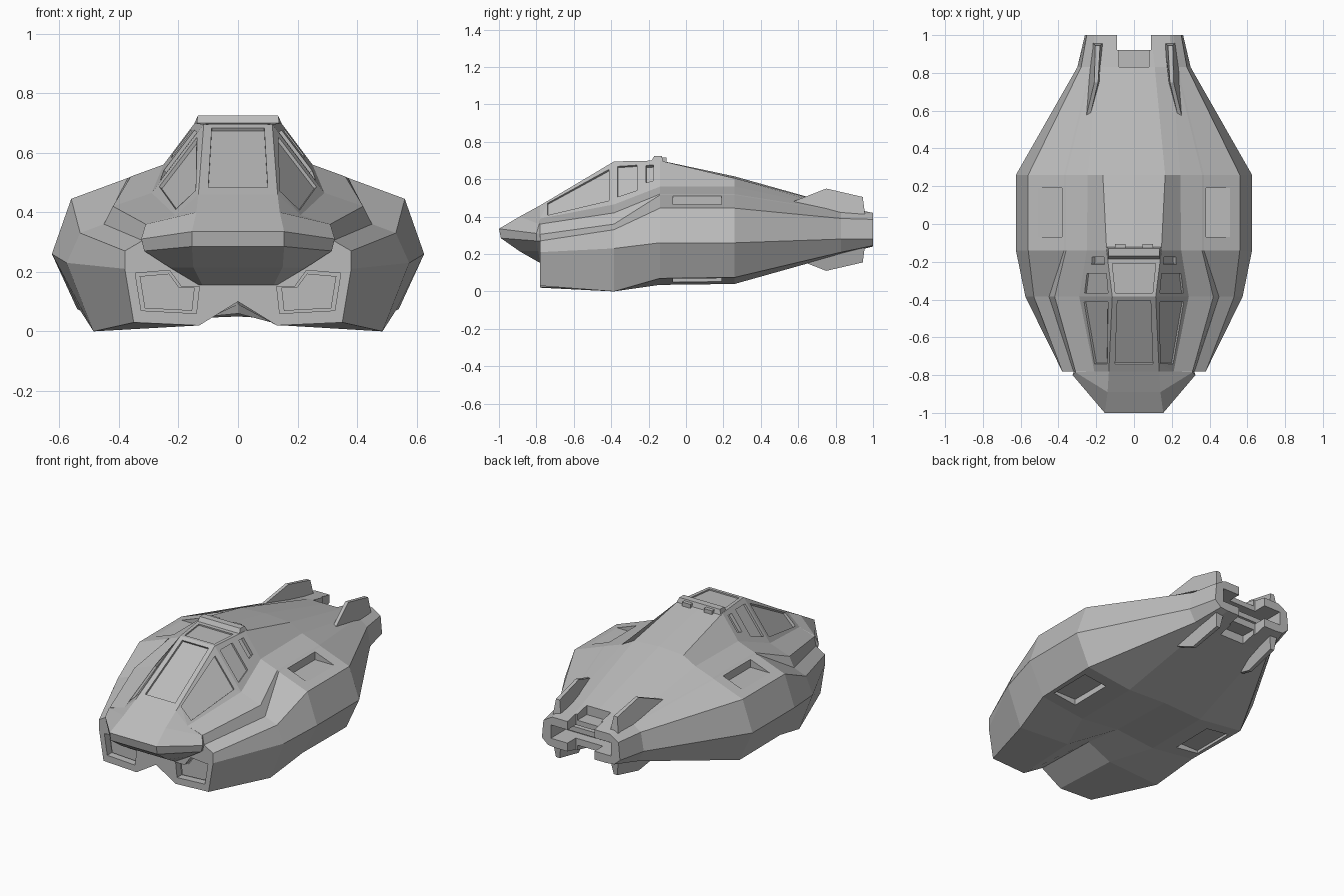
import bpy, bmesh
from mathutils import Vector

cube = bpy.data.objects.get("Cube")
if cube:
    bpy.data.objects.remove(cube)

grey = bpy.data.materials.new("hull grey")
grey.use_nodes = True
colour = (0.5, 0.5, 0.5, 1)
grey.diffuse_color = colour
grey.node_tree.nodes["Principled BSDF"].inputs["Base Color"].default_value = colour


def finish(name, bm):
    """Turn a bmesh into a flat shaded object."""
    bmesh.ops.remove_doubles(bm, verts=bm.verts, dist=0.0005)
    bmesh.ops.recalc_face_normals(bm, faces=bm.faces)
    mesh = bpy.data.meshes.new(name)
    bm.to_mesh(mesh)
    bm.free()
    mesh.materials.append(grey)
    obj = bpy.data.objects.new(name, mesh)
    bpy.context.collection.objects.link(obj)
    return obj


def skin(name, rows, closed=False, caps=False):
    """Join rows of points with faces."""
    bm = bmesh.new()
    rings = [[bm.verts.new(p) for p in row] for row in rows]
    count = len(rings[0])
    for a, b in zip(rings, rings[1:]):
        for i in range(count if closed else count - 1):
            j = (i + 1) % count
            bm.faces.new((a[i], a[j], b[j], b[i]))
    if caps:
        bm.faces.new(rings[0])
        bm.faces.new(rings[-1])
    return finish(name, bm)


def flip(points):
    return [Vector((-p[0], p[1], p[2])) for p in points]


def both_ways(half):
    """Complete a half row whose first point lies on the centre line."""
    return flip(half[:0:-1]) + [Vector(p) for p in half]


def prism(name, points, shift_a, shift_b):
    a, b = Vector(shift_a), Vector(shift_b)
    return skin(name, [[Vector(p) + a for p in points], [Vector(p) + b for p in points]], True, True)


def box(name, x, y, z):
    base = [(x[0], y[0], 0), (x[1], y[0], 0), (x[1], y[1], 0), (x[0], y[1], 0)]
    return prism(name, base, (0, 0, z[0]), (0, 0, z[1]))


def cut(target, cutter):
    mod = target.modifiers.new("cut", "BOOLEAN")
    mod.operation = "DIFFERENCE"
    mod.solver = "EXACT"
    mod.object = cutter
    cutter.hide_render = True
    with bpy.context.temp_override(object=target, active_object=target, selected_objects=[target]):
        bpy.ops.object.modifier_apply(modifier=mod.name)
    bpy.data.objects.remove(cutter)


def patch(quad, u0, u1, v0, v1):
    """Part of a four cornered face."""
    a, b, c, d = [Vector(p) for p in quad]
    return [a.lerp(b, u).lerp(d.lerp(c, u), v) for u, v in ((u0, v0), (u1, v0), (u1, v1), (u0, v1))]


def sink(target, points, depth=0.012):
    """Recess a panel into a surface."""
    normal = (points[2] - points[0]).cross(points[3] - points[1]).normalized()
    if normal.z < 0:
        normal.negate()
    cut(target, prism("panel_cutter", points, normal * 0.04, normal * -depth))


# Hull sections, from roof centre round to keel
sections = {
    -.78: [(0, .46), (.133, .46), (.21, .39), (.31, .36), (.32, .305), (.38, .27), (.38, .21), (.35, .03), (.13, .02), (0, .1)],
    -.385: [(0, .695), (.115, .695), (.29, .465), (.42, .42), (.45, .36), (.53, .33), (.575, .23), (.485, 0), (.15, .02), (0, .09)],
    -.14: [(0, .7), (.145, .7), (.25, .56), (.36, .52), (.37, .515), (.56, .445), (.625, .26), (.53, .07), (.25, .035), (0, .06)],
    .26: [(0, .615), (.165, .605), (.245, .56), (.36, .52), (.37, .515), (.56, .445), (.625, .26), (.54, .075), (.25, .04), (0, .05)],
    .83: [(0, .455), (.11, .455), (.2, .44), (.22, .43), (.23, .425), (.28, .39), (.3, .28), (.26, .21), (.2, .2), (0, .2)],
    1: [(0, .42), (.09, .42), (.19, .42), (.2, .415), (.21, .41), (.25, .385), (.26, .28), (.22, .245), (.17, .24), (0, .24)],
}
rings = []
for y, half in sections.items():
    right = [Vector((x, y, z)) for x, z in half]
    rings.append(right + flip(right[-2:0:-1]))
hull = skin("hull", rings, True, True)

# Canopy panels: windscreen, roof hatch, side windows and slots
nose, peak, rear = rings[:3]
screen = [nose[-1], nose[1], peak[1], peak[-1]]
hatch = [peak[-1], peak[1], rear[1], rear[-1]]
side = [nose[1], peak[1], peak[2], nose[2]]
quarter = [peak[1], rear[1], rear[2], peak[2]]
sink(hull, patch(screen, .12, .88, .1, .95))
sink(hull, patch(hatch, .08, .92, .08, .72), 0.008)
for mirror in (list, flip):
    sink(hull, mirror(patch(side, .1, .93, .12, .88)))
    sink(hull, mirror(patch(quarter, .08, .5, .12, .85)))
    sink(hull, mirror(patch(quarter, .7, .86, .15, .7)), 0.02)

# Shoulder and belly intakes
for s in (-1, 1):
    x = sorted((s * .38, s * .55))
    cut(hull, box("intake_cutter", x, (-.07, .19), (.464, .6)))
    x = sorted((s * .36, s * .51))
    cut(hull, box("belly_cutter", x, (-.07, .19), (-.1, .085)))

# Headlight recesses with inner lamps
lamp = [(.345, 0, .195), (.23, 0, .205), (.19, 0, .15), (.13, 0, .15), (.14, 0, .06), (.325, 0, .07)]
middle = Vector((.24, 0, .125))
inner = [middle.lerp(Vector(p), .86) for p in lamp]
for label, mirror in (("left", list), ("right", flip)):
    cut(hull, prism("lamp_cutter", mirror(lamp), (0, -.9, 0), (0, -.735, 0)))
    prism(label + "_headlight", mirror(inner), (0, -.75, 0), (0, -.73, 0))

# Tail: open centre, stepped notches and wide exhaust slot
cut(hull, box("tail_cutter", (-.09, .09), (.92, 1.1), (0, 1)))
cut(hull, box("upper_notch", (-.08, .08), (.83, 1.1), (.4, 1)))
cut(hull, box("lower_notch", (-.08, .08), (.83, 1.1), (0, .25)))
cut(hull, box("exhaust_cutter", (-.2, .2), (.86, 1.1), (.29, .37)))
box("exhaust_plate", (-.16, .16), (.85, .9), (.315, .345))

# Wedge nose: rows from the windscreen down to the chin
rows = [
    [(0, -.78, .46), (.133, -.78, .46), (.21, -.78, .39), (.2, -.72, .38)],
    [(0, -.89, .4), (.14, -.89, .4), (.31, -.785, .36), (.29, -.72, .35)],
    [(0, -1, .335), (.155, -1, .335), (.325, -.8, .31), (.3, -.72, .3)],
    [(0, -.99, .285), (.155, -.99, .285), (.315, -.8, .27), (.3, -.72, .27)],
    [(0, -.89, .215), (.15, -.89, .215), (.23, -.79, .215), (.22, -.72, .215)],
    [(0, -.785, .155), (.12, -.785, .155), (.13, -.78, .155), (.12, -.72, .155)],
]
skin("nose", [both_ways(row) for row in rows])

# Roof rim and latches behind the hatch
rim = [(0, -.19, .69), (.155, -.19, .69), (.135, -.17, .724), (.135, -.13, .724), (.15, -.12, .69)]
skin("roof_rim", [[Vector((s * p[0], p[1], p[2])) for p in [(.14,) + rim[0][1:]] + rim[2:]] for s in (-1, 1)], True, True)
for s in (-1, 1):
    x = sorted((s * .045, s * .1))
    box("roof_latch", x, (-.14, -.105), (.67, .715))

# Tail fins: y, z, inner x, outer x
fin = [(.52, .46, .245, .265), (.75, .55, .19, .21), (.945, .505, .18, .205), (.96, .39, .16, .22), (.75, .4, .18, .25)]
for level, turn in (("upper", lambda z: z), ("lower", lambda z: .66 - z)):
    for name, s in (("left", 1), ("right", -1)):
        faces = [[(s * p[k], p[0], turn(p[1])) for p in fin] for k in (2, 3)]
        skin(f"{level}_{name}_fin", faces, True, True)
